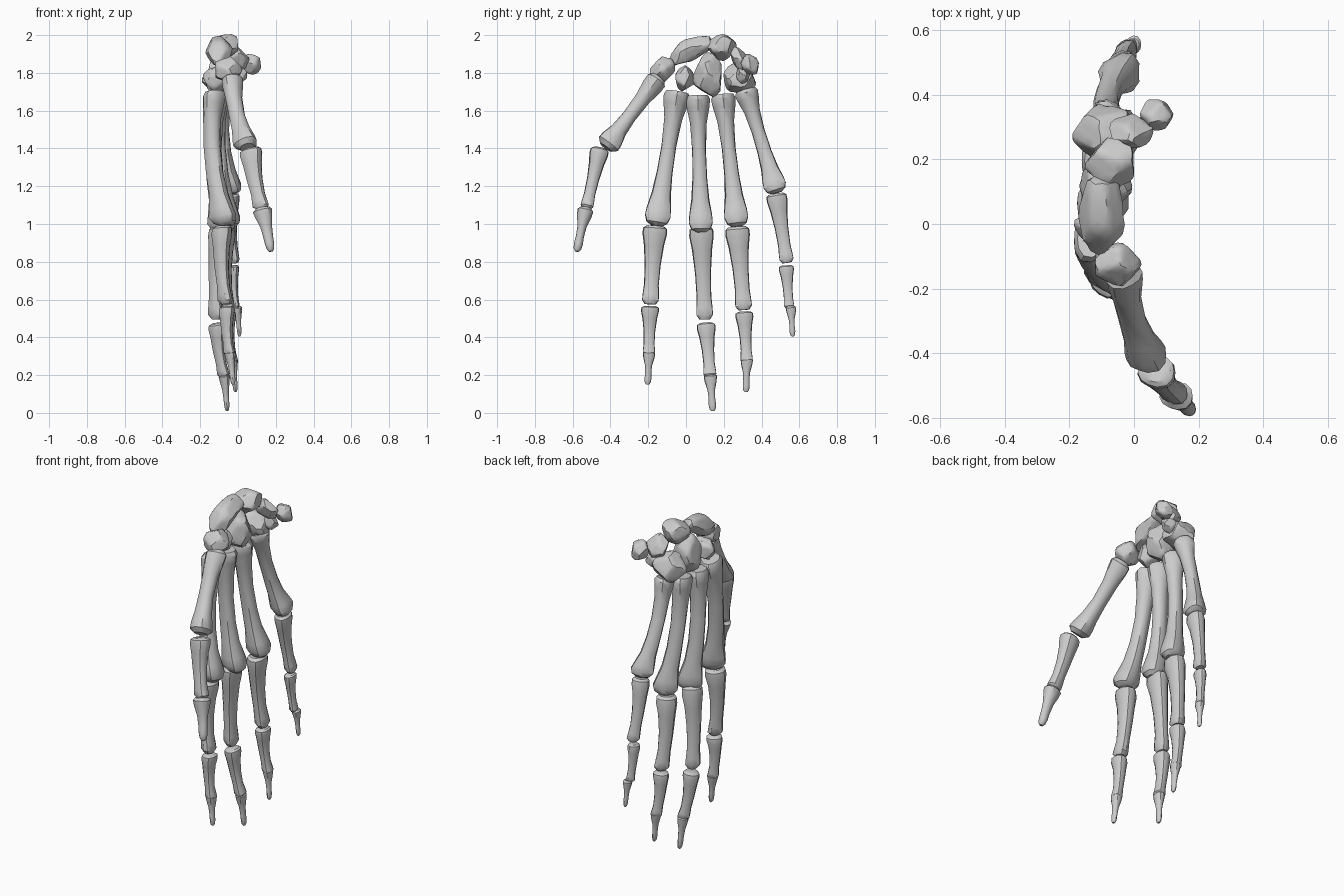
import bpy, bmesh, math, random
from mathutils import Vector, Matrix

if "Cube" in bpy.data.objects:
    bpy.data.objects.remove(bpy.data.objects["Cube"])

bone_mat = bpy.data.materials.new("bone grey")
bone_mat.use_nodes = True
bone_mat.diffuse_color = (0.6, 0.6, 0.6, 1)
bone_mat.node_tree.nodes["Principled BSDF"].inputs["Base Color"].default_value = (0.6, 0.6, 0.6, 1)
made = []


def finish(name, bm):
    bmesh.ops.recalc_face_normals(bm, faces=bm.faces)
    mesh = bpy.data.meshes.new(name)
    bm.to_mesh(mesh)
    bm.free()
    mesh.materials.append(bone_mat)
    obj = bpy.data.objects.new(name, mesh)
    bpy.context.collection.objects.link(obj)
    made.append(obj)


# Profiles: position along bone, width, depth, three-lobed swelling
METACARPAL = [(0, .84, .8, -.06), (.03, 1, 1, -.1), (.09, .92, .95, -.08), (.2, .68, .8, 0),
              (.4, .56, .74, .06), (.6, .6, .76, .06), (.76, .74, .84, .02), (.87, .93, 1.08, .1),
              (.93, .97, 1.22, .14), (.975, .8, 1, .08), (1, .42, .55, 0)]
THUMB_BASE = [(0, .7, .7, 0), (.04, .96, .96, -.06), (.12, .95, .92, -.06), (.3, .72, .74, 0),
              (.55, .65, .7, .04), (.75, .78, .82, .02), (.88, 1.05, 1, .08),
              (.95, 1.08, 1.05, .1), (1, .65, .65, 0)]
PHALANX = [(0, .7, .7, 0), (.03, .97, .95, .06), (.1, 1, 1, .06), (.25, .82, .84, .04),
           (.5, .65, .7, .06), (.75, .6, .62, .06), (.87, .66, .68, .1),
           (.95, .68, .72, .12), (1, .45, .45, 0)]
FINGERTIP = [(0, .7, .7, 0), (.06, 1, 1, .06), (.2, .9, .86, .05), (.42, .58, .6, 0),
             (.65, .5, .5, 0), (.83, .56, .46, 0), (.94, .48, .38, 0), (1, .24, .2, 0)]


def bone(name, start, end, width, depth, profile, bow=0, sides=12):
    """Loft a profile between two joints; bow pushes the shaft across its length."""
    start, end = Vector(start), Vector(end)
    along = (end - start).normalized()
    u = along.cross(Vector((1, 0, 0))).normalized()
    v = u.cross(along)
    bm = bmesh.new()
    rings = []
    for t, w, d, lobe in profile:
        centre = start.lerp(end, t) + v * bow * math.sin(math.pi * t)
        ring = []
        for i in range(sides):
            a = math.tau * i / sides
            r = 0.5 * (1 + lobe * math.cos(3 * a))
            ring.append(bm.verts.new(centre - v * depth * d * r * math.cos(a)
                                     + u * width * w * r * math.sin(a)))
        rings.append(ring)
    for a, b in zip(rings, rings[1:]):
        for i in range(sides):
            j = (i + 1) % sides
            bm.faces.new((a[i], a[j], b[j], b[i]))
    bm.faces.new(rings[0])
    bm.faces.new(rings[-1])
    finish(name, bm)


def carpal(name, centre, size, tilt=0, taper=0, bend=0, seed=1):
    """Wrist bone: a sphere worn flat on several sides, tapered, bent and tilted."""
    rng = random.Random(seed)
    bm = bmesh.new()
    bmesh.ops.create_icosphere(bm, subdivisions=3, radius=1.12)
    planes = []
    for i in range(11):
        z = 1 - (2 * i + 1) / 11
        a = i * 2.4 + seed
        n = Vector((math.cos(a) * math.sqrt(1 - z * z), math.sin(a) * math.sqrt(1 - z * z), z))
        planes.append((n, rng.uniform(.82, .95)))
    turn = Matrix.Rotation(math.radians(tilt), 3, 'X')
    for vert in bm.verts:
        p = vert.co
        for n, d in planes:
            over = p.dot(n) - d
            if over > 0:
                p = p - n * over
        k = 1 - taper * p.z
        p = Vector((p.x * k, p.y * k, p.z - bend * p.y * p.y))
        p = Vector((p.x * size[0], p.y * size[1], p.z * size[2])) / 2
        vert.co = turn @ p + Vector(centre)
    finish(name, bm)


# Wrist bones
carpal("scaphoid", (-.10, .025, 1.925), (.14, .26, .11), tilt=27, bend=.35, seed=2)
carpal("lunate", (-.07, .19, 1.935), (.15, .15, .13), tilt=20, taper=-.2, seed=3)
carpal("triquetrum", (-.01, .285, 1.87), (.13, .08, .14), tilt=35, seed=4)
carpal("pisiform", (.07, .34, 1.845), (.10, .085, .11), tilt=30, seed=5)
carpal("capitate", (-.09, .12, 1.79), (.16, .15, .22), taper=.12, seed=6)
carpal("hamate", (-.09, .285, 1.77), (.19, .17, .16), taper=.1, seed=7)
carpal("hamate_hook", (0, .30, 1.79), (.10, .07, .09), seed=8)
carpal("trapezoid", (-.11, -.005, 1.77), (.14, .10, .13), seed=9)
carpal("trapezium", (-.055, -.125, 1.815), (.14, .12, .14), tilt=-25, seed=10)

# Thumb
bone("thumb_metacarpal", (-.035, -.145, 1.775), (.05, -.425, 1.405), .115, .12, THUMB_BASE, -.015)
bone("thumb_proximal", (.07, -.455, 1.40), (.13, -.528, 1.08), .10, .12, PHALANX, -.01)
bone("thumb_distal", (.13, -.53, 1.085), (.175, -.578, .855), .085, .105, FINGERTIP)

# Fingers: each has joint pairs and sizes for four bones in a row
fingers = {
    "index": [((-.13, -.045, 1.70), (-.06, -.158, .99), .14, .12, -.035),
              ((-.08, -.163, .99), (-.06, -.19, .575), .13, .11, -.015),
              ((-.055, -.19, .565), (-.04, -.197, .305), .095, .085, -.01),
              ((-.042, -.195, .325), (-.025, -.203, .15), .065, .06, 0)],
    "middle": [((-.12, .062, 1.68), (-.07, .08, .955), .13, .12, -.03),
               ((-.095, .08, .985), (-.115, .10, .495), .13, .11, -.01),
               ((-.11, .105, .475), (-.07, .128, .19), .10, .09, -.01),
               ((-.072, .128, .205), (-.057, .142, .01), .07, .06, 0)],
    "ring": [((-.11, .195, 1.685), (-.04, .272, .985), .13, .115, -.025),
             ((-.06, .27, .985), (-.05, .307, .545), .13, .11, -.015),
             ((-.05, .308, .535), (-.025, .322, .265), .095, .085, -.01),
             ((-.027, .322, .29), (-.013, .318, .11), .065, .055, 0)],
    "little": [((-.08, .315, 1.71), (-.03, .482, 1.165), .125, .105, -.025),
               ((-.035, .477, 1.16), (-.02, .535, .795), .11, .095, -.01),
               ((-.025, .53, .78), (-.01, .546, .555), .08, .065, -.005),
               ((-.002, .555, .565), (.008, .565, .405), .055, .05, 0)],
}
parts = (("metacarpal", METACARPAL), ("proximal", PHALANX), ("middle", PHALANX), ("distal", FINGERTIP))
for finger, segments in fingers.items():
    for (part, profile), (start, end, width, depth, bow) in zip(parts, segments):
        bone(f"{finger}_{part}", start, end, width, depth, profile, bow)

# Smooth shading with sharp creases
bpy.ops.object.select_all(action='DESELECT')
for obj in made:
    obj.select_set(True)
bpy.context.view_layer.objects.active = made[0]
bpy.ops.object.shade_smooth_by_angle(angle=math.radians(35))
